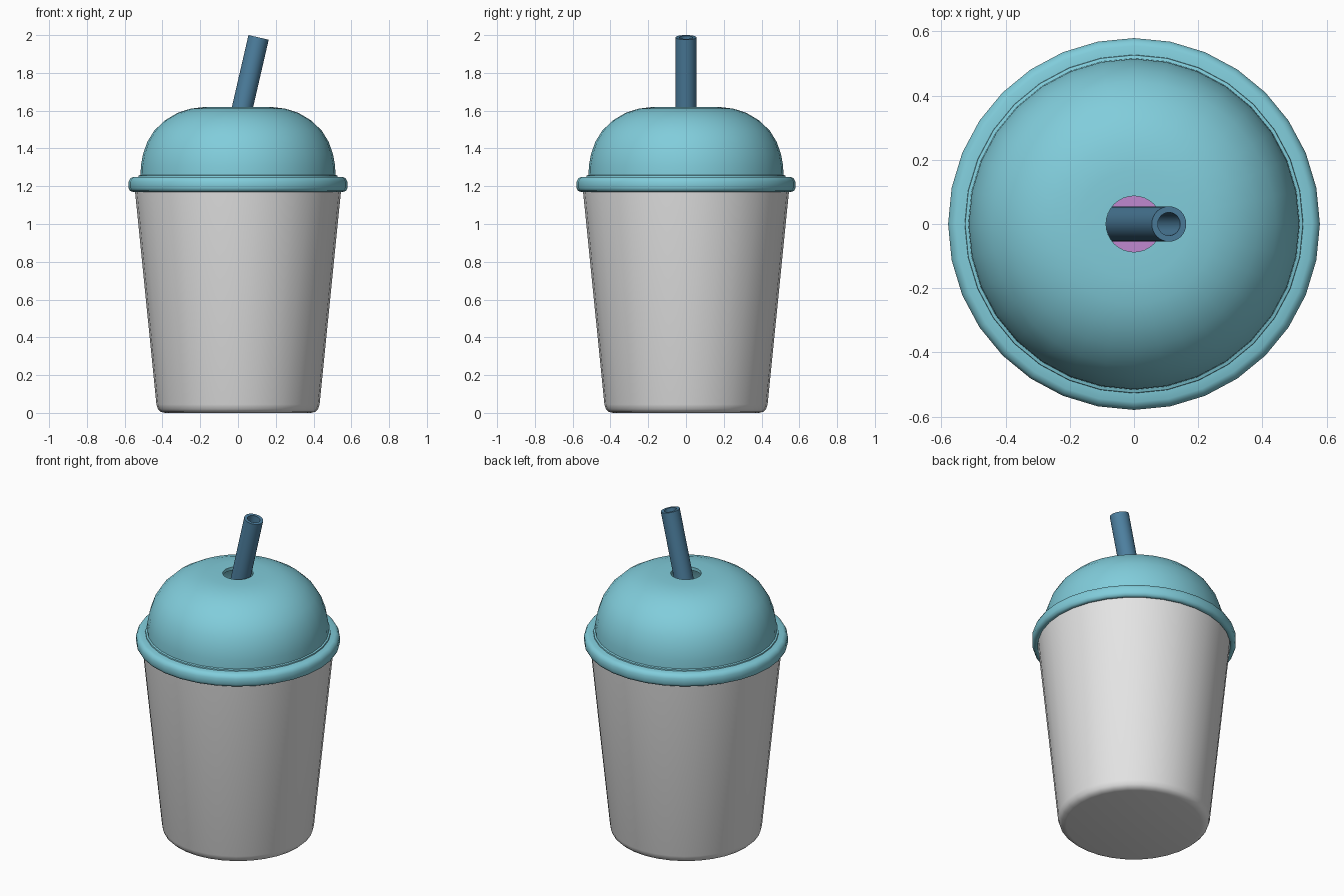
import bpy, bmesh, math
from mathutils import Vector, Matrix

if "Cube" in bpy.data.objects:
    bpy.data.objects.remove(bpy.data.objects["Cube"])

SIDES = 32


def material(name, rgb):
    m = bpy.data.materials.new(name)
    m.diffuse_color = (*rgb, 1)
    m.use_nodes = True
    m.node_tree.nodes["Principled BSDF"].inputs["Base Color"].default_value = m.diffuse_color
    return m


def lathe(name, profile, mat, closed=False, sides=SIDES, angle=40):
    """Spin an (r, z) profile about z; points at r = 0 become poles."""
    bm = bmesh.new()
    rings = []
    for r, z in profile:
        if r == 0:
            rings.append([bm.verts.new((0, 0, z))] * sides)
        else:
            rings.append([bm.verts.new((r * math.cos(2 * math.pi * i / sides),
                                        r * math.sin(2 * math.pi * i / sides), z))
                          for i in range(sides)])
    pairs = list(zip(rings, rings[1:]))
    if closed:
        pairs.append((rings[-1], rings[0]))
    for a, b in pairs:
        for i in range(sides):
            j = (i + 1) % sides
            bm.faces.new(list(dict.fromkeys((a[i], a[j], b[j], b[i]))))
    bmesh.ops.recalc_face_normals(bm, faces=bm.faces)
    me = bpy.data.meshes.new(name)
    bm.to_mesh(me)
    bm.free()
    for p in me.polygons:
        p.use_smooth = True
    me.set_sharp_from_angle(angle=math.radians(angle))
    me.materials.append(mat)
    ob = bpy.data.objects.new(name, me)
    bpy.context.collection.objects.link(ob)
    return ob


white = material("cup white", (0.78, 0.78, 0.78))
teal = material("lid teal", (0.22, 0.61, 0.71))
blue = material("straw blue", (0.075, 0.215, 0.35))
pink = material("drink pink", (0.53, 0.25, 0.63))

# Cup: tapered shell with rounded foot and a real inside
lathe("cup", [(0, 0), (0.385, 0), (0.408, 0.005), (0.424, 0.02), (0.432, 0.045),
              (0.548, 1.20), (0.53, 1.20), (0.412, 0.05), (0.39, 0.03), (0, 0.03)], white)

# Drink surface seen through the lid hole
lathe("drink", [(0, 1.05), (0.51, 1.05), (0.408, 0.06), (0, 0.06)], pink)

# Lid rim: rounded ring gripping the cup edge
lathe("lid_rim", [(0.515, 1.25), (0.555, 1.25), (0.570, 1.242), (0.579, 1.225),
                  (0.579, 1.19), (0.572, 1.176), (0.558, 1.17), (0.547, 1.174),
                  (0.545, 1.205), (0.515, 1.205)], teal, closed=True, angle=50)

# Lid dome: thin shell with a round hole for the straw
outer = [(0.528, 1.245), (0.526, 1.257), (0.516, 1.260), (0.514, 1.31), (0.503, 1.37),
         (0.480, 1.435), (0.443, 1.495), (0.385, 1.55), (0.32, 1.588),
         (0.25, 1.611), (0.17, 1.62), (0.087, 1.62)]
inner = [(0.087, 1.60), (0.17, 1.60), (0.245, 1.591), (0.31, 1.57), (0.372, 1.534),
         (0.427, 1.482), (0.461, 1.428), (0.484, 1.366), (0.494, 1.31), (0.497, 1.23)]
lathe("lid_dome", outer + inner, teal, closed=True, angle=35)

# Straw: leaning hollow tube reaching down into the drink
straw = lathe("straw", [(0.055, 0), (0.055, -1.8), (0.036, -1.8), (0.036, 0)],
              blue, closed=True)
straw.matrix_world = (Matrix.Translation(Vector((0.109, 0, 1.988)))
                      @ Matrix.Rotation(math.radians(13), 4, 'Y'))
